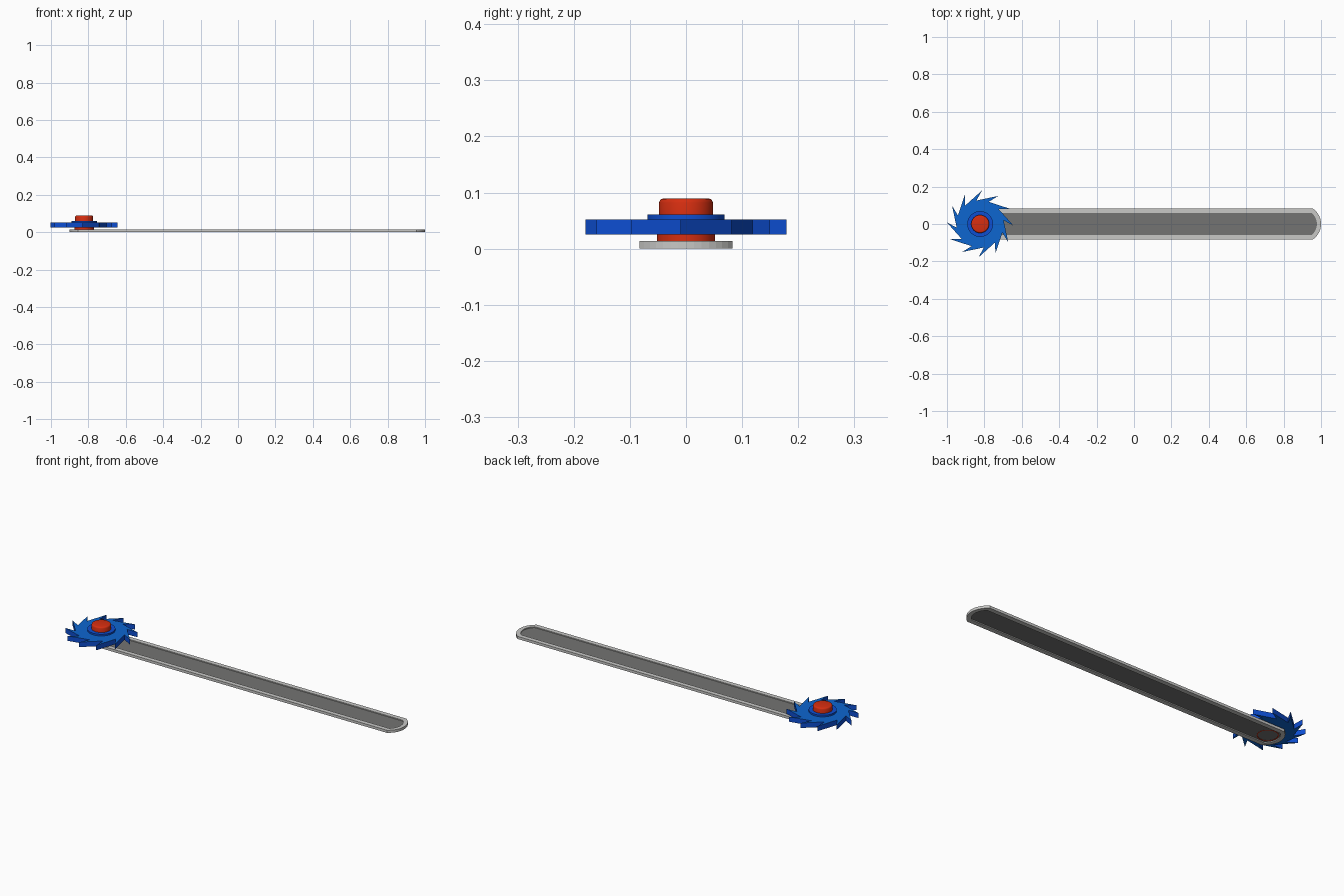
import bpy, bmesh, math

cube = bpy.data.objects.get("Cube")
if cube:
    bpy.data.objects.remove(cube, do_unlink=True)


def material(name, rgb):
    m = bpy.data.materials.new(name)
    m.use_nodes = True
    lin = [(c / 255 / 12.92) if c < 11 else ((c / 255 + 0.055) / 1.055) ** 2.4 for c in rgb]
    col = (*lin, 1.0)
    m.diffuse_color = col
    bsdf = m.node_tree.nodes["Principled BSDF"]
    bsdf.inputs["Base Color"].default_value = col
    bsdf.inputs["Roughness"].default_value = 0.6
    return m


LIGHT = material("light grey", (200, 200, 198))
DARK = material("dark grey", (116, 116, 114))
BLUE = material("blue", (13, 78, 210))
FACE_BLUE = material("wheel face blue", (13, 102, 208))
RED = material("red", (214, 46, 16))

HUB_X = -0.8225


def finish(bm, name, mats, smooth=False):
    bmesh.ops.recalc_face_normals(bm, faces=bm.faces)
    me = bpy.data.meshes.new(name)
    bm.to_mesh(me)
    bm.free()
    ob = bpy.data.objects.new(name, me)
    bpy.context.collection.objects.link(ob)
    for m in mats:
        me.materials.append(m)
    if smooth:
        bpy.ops.object.select_all(action='DESELECT')
        ob.select_set(True)
        bpy.context.view_layer.objects.active = ob
        bpy.ops.object.shade_smooth_by_angle(angle=math.radians(40))
    return ob


def prism(name, outline, z0, z1, mats):
    """Extrude a flat outline from z0 to z1."""
    bm = bmesh.new()
    f = bm.faces.new([bm.verts.new((x, y, z0)) for x, y in outline])
    ext = bmesh.ops.extrude_face_region(bm, geom=[f], use_keep_orig=True)
    for v in ext["geom"]:
        if isinstance(v, bmesh.types.BMVert):
            v.co.z = z1
    return finish(bm, name, mats)


def lathe(name, profile, mat, closed=False, n=48):
    """Turn an (r, z) profile around the hub axis."""
    bm = bmesh.new()
    rings = []
    for r, z in profile:
        rings.append([bm.verts.new((HUB_X + r * math.cos(2 * math.pi * i / n),
                                    r * math.sin(2 * math.pi * i / n), z)) for i in range(n)])
    pairs = list(zip(rings, rings[1:]))
    if closed:
        pairs.append((rings[-1], rings[0]))
    else:
        bm.faces.new(rings[0])
        bm.faces.new(rings[-1])
    for a, b in pairs:
        for i in range(n):
            j = (i + 1) % n
            bm.faces.new((a[i], a[j], b[j], b[i]))
    return finish(bm, name, [mat], smooth=True)


def bar_outline(x_corner, half, sag, n=14):
    """Long bar with a shallow arc at both ends, centred at x = 0."""
    rad = (half * half + sag * sag) / (2 * sag)
    a = math.asin(half / rad)
    cx = x_corner + sag - rad
    right = [(cx + rad * math.cos(t), rad * math.sin(t))
             for t in (-a + 2 * a * i / n for i in range(n + 1))]
    return right + [(-x, -y) for x, y in right]


# Bar runs from x = -0.9 to x = 1.0
def shifted(pts):
    return [(x + 0.05, y) for x, y in pts]


outer = shifted(bar_outline(0.905, 0.083, 0.045))
inner = shifted(bar_outline(0.90, 0.058, 0.028))

# Raised rim around the bar
bm = bmesh.new()
loops = [[bm.verts.new((x, y, z)) for x, y in pts]
         for pts, z in ((outer, 0.0), (outer, 0.014), (inner, 0.014), (inner, 0.0))]
for k in range(4):
    a, b = loops[k], loops[(k + 1) % 4]
    for i in range(len(a)):
        j = (i + 1) % len(a)
        bm.faces.new((a[i], a[j], b[j], b[i]))
finish(bm, "bar_rim", [LIGHT])

# Recessed web inside the rim
prism("bar_web", inner, 0.005, 0.009, [DARK])

# Collar between bar and wheel, showing as a thin ring underneath
lathe("collar", [(0.048, 0.004), (0.052, 0.004), (0.052, 0.026), (0.048, 0.026)], RED, closed=True)

# Toothed wheel: 12 hooked teeth
teeth = []
for k in range(12):
    tip = math.radians(27 + 30 * k)
    root = tip + math.radians(12)
    for r, t in ((0.179, tip), (0.127, root)):
        teeth.append((r, t))
# order each tooth as root then tip, so the hooked face leans clockwise
outline = []
for k in range(12):
    for r, t in (teeth[2 * k + 1], teeth[2 * k]):
        outline.append((HUB_X + r * math.cos(t), r * math.sin(t)))
wheel = prism("toothed_wheel", outline, 0.025, 0.052, [FACE_BLUE, BLUE])
for p in wheel.data.polygons:
    p.material_index = 0 if abs(p.normal.z) > 0.5 else 1

# Raised boss on the wheel
lathe("wheel_boss", [(0.069, 0.050), (0.069, 0.061)], BLUE)

# Centre post with rounded top edge
lathe("centre_post", [(0.048, 0.050), (0.048, 0.082), (0.0465, 0.086),
                      (0.044, 0.0885), (0.040, 0.0895)], RED)
